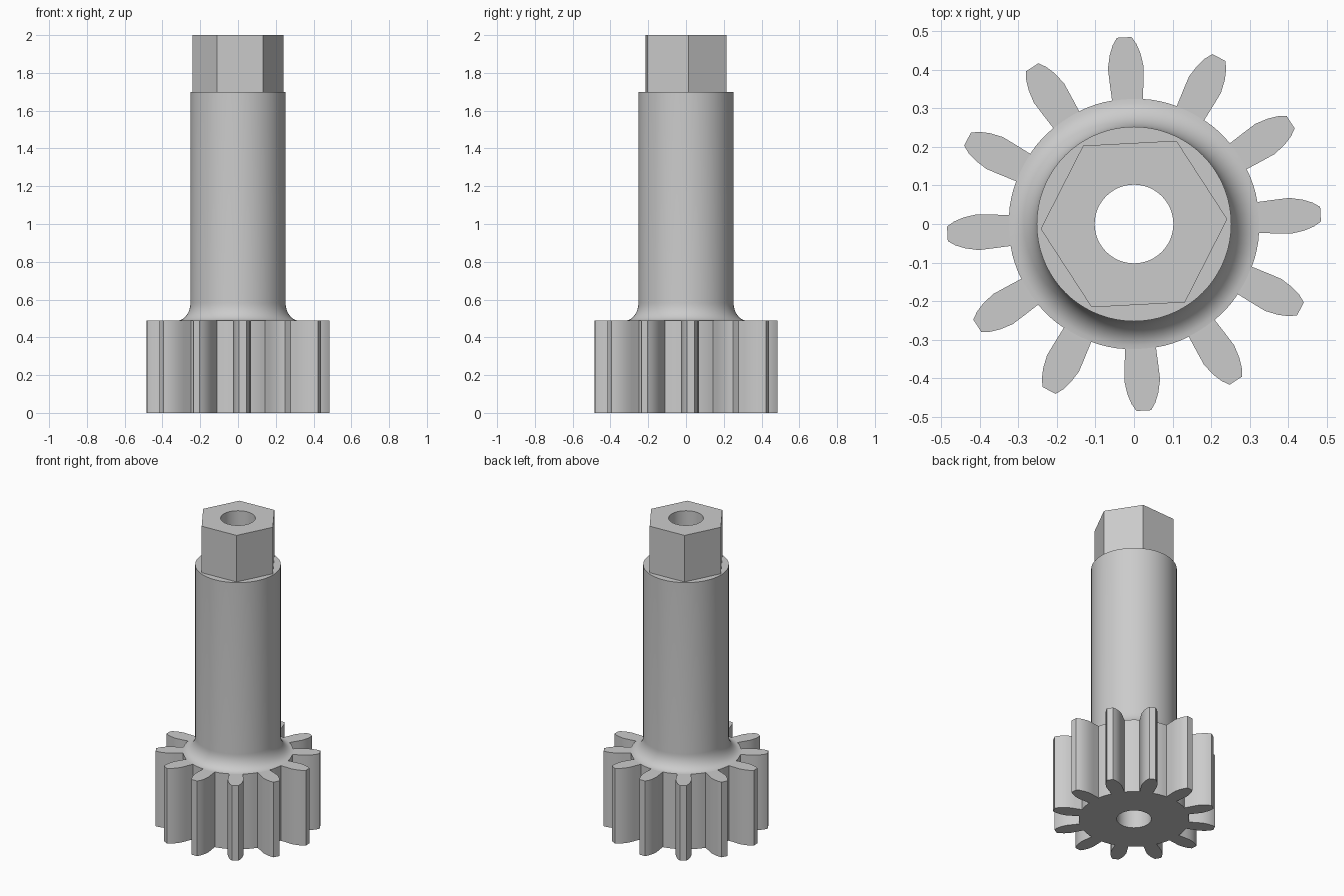
import bpy
import bmesh
from math import cos, sin, pi, radians, atan2, hypot

cube = bpy.data.objects.get("Cube")
if cube:
    bpy.data.objects.remove(cube)

TOP, SHAFT_TOP, GEAR_TOP = 2.0, 1.698, 0.488
BORE, SHAFT, ROOT, HEX = 0.102, 0.252, 0.325, 0.242
TEETH = 12
TURN = radians(3)

steel = bpy.data.materials.new("plain grey")
steel.use_nodes = True
grey = (0.6, 0.6, 0.6, 1)
steel.diffuse_color = grey
steel.node_tree.nodes["Principled BSDF"].inputs["Base Color"].default_value = grey


def circle(radius, count, turn=0.0):
    return [(radius * cos(turn + 2 * pi * i / count),
             radius * sin(turn + 2 * pi * i / count)) for i in range(count)]


def ring(bm, points, z):
    """Closed loop of edges at one height."""
    verts = [bm.verts.new((x, y, z)) for x, y in points]
    edges = [bm.edges.new((v, verts[i - 1])) for i, v in enumerate(verts)]
    return verts, edges


def wall(bm, low, high):
    for i in range(len(low)):
        bm.faces.new((low[i - 1], low[i], high[i], high[i - 1]))


def bored_solid(name, sections):
    """Stack of (outline, z) sections with a round bore along the axis."""
    bm = bmesh.new()
    outer = [ring(bm, outline, z) for outline, z in sections]
    inner = [ring(bm, circle(BORE, 48), sections[i][1]) for i in (0, -1)]
    for low, high in zip(outer, outer[1:]):
        wall(bm, low[0], high[0])
    wall(bm, inner[0][0], inner[1][0])
    for rim, hole in ((outer[0], inner[0]), (outer[-1], inner[1])):
        bmesh.ops.triangle_fill(bm, use_beauty=True, edges=rim[1] + hole[1])
    bmesh.ops.recalc_face_normals(bm, faces=bm.faces)
    mesh = bpy.data.meshes.new(name)
    bm.to_mesh(mesh)
    bm.free()
    mesh.materials.append(steel)
    obj = bpy.data.objects.new(name, mesh)
    bpy.context.collection.objects.link(obj)
    bpy.ops.object.select_all(action="DESELECT")
    obj.select_set(True)
    bpy.context.view_layer.objects.active = obj
    bpy.ops.object.shade_smooth_by_angle(angle=radians(30))
    return obj


# Gear outline: one tooth flank (distance out, half width), mirrored and repeated
flank = [(0.322, 0.040), (0.37, 0.044), (0.405, 0.0465),
         (0.44, 0.040), (0.465, 0.031), (0.484, 0.019)]
tooth = [(x, -w) for x, w in flank] + [(x, w) for x, w in reversed(flank)]
pitch = 2 * pi / TEETH
root_angle = atan2(flank[0][1], flank[0][0])
gap = pitch - 2 * root_angle
outline = []
for k in range(TEETH):
    a = TURN + k * pitch
    for x, y in tooth:
        r, t = hypot(x, y), atan2(y, x) + a
        outline.append((r * cos(t), r * sin(t)))
    for j in (1, 2, 3):
        t = a + root_angle + gap * j / 4
        outline.append((ROOT * cos(t), ROOT * sin(t)))
bored_solid("gear", [(outline, 0), (outline, GEAR_TOP)])

# Shaft with a curved fillet flaring onto the gear
STEPS, RISE = 10, 0.095
flare = ROOT - 0.001 - SHAFT
sections = []
for i in range(STEPS + 1):
    t = pi / 2 * i / STEPS
    sections.append((circle(SHAFT + flare * (1 - sin(t)), 72),
                     GEAR_TOP + RISE * (1 - cos(t))))
sections.append((circle(SHAFT, 72), SHAFT_TOP))
bored_solid("shaft", sections)

# Hexagonal drive end
hexagon = circle(HEX, 6, TURN)
bored_solid("hex_drive", [(hexagon, SHAFT_TOP), (hexagon, TOP)])
